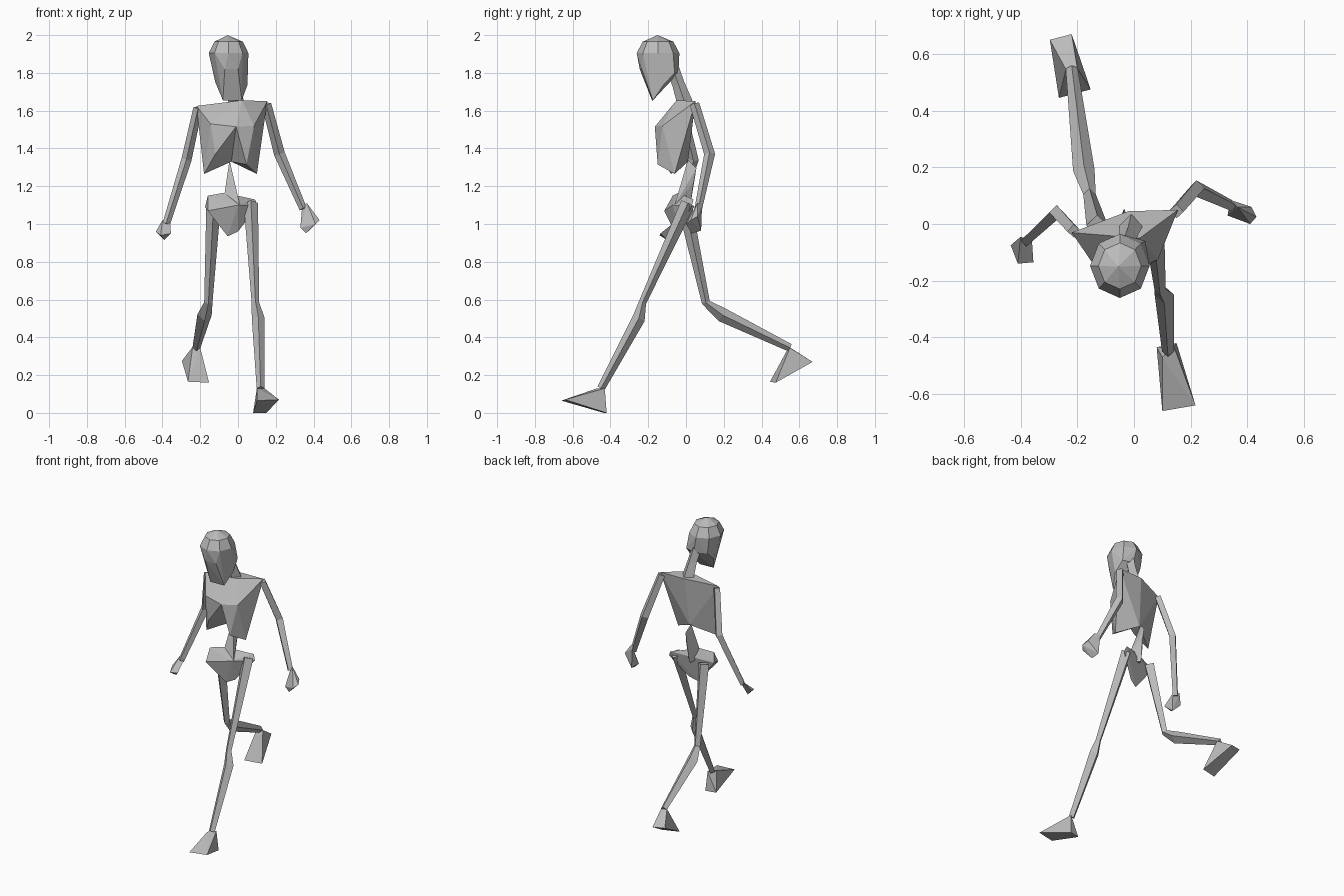
import bpy
import bmesh
from math import cos, sin, pi, tau
from mathutils import Vector

default_cube = bpy.data.objects.get("Cube")
if default_cube:
    bpy.data.objects.remove(default_cube, do_unlink=True)

# One plain grey for the whole figure
grey = bpy.data.materials.new("bone grey")
grey.use_nodes = True
grey_colour = (0.5, 0.5, 0.5, 1)
grey.diffuse_color = grey_colour
grey.node_tree.nodes["Principled BSDF"].inputs["Base Color"].default_value = grey_colour


def finish(name, mesh_builder):
    """Turn a bmesh into a flat shaded object."""
    bmesh.ops.recalc_face_normals(mesh_builder, faces=mesh_builder.faces[:])
    mesh = bpy.data.meshes.new(name)
    mesh_builder.to_mesh(mesh)
    mesh_builder.free()
    mesh.materials.append(grey)
    part = bpy.data.objects.new(name, mesh)
    bpy.context.collection.objects.link(part)


def faceted_solid(name, points):
    """Convex block wrapped around a handful of corner points."""
    builder = bmesh.new()
    for point in points:
        builder.verts.new(point)
    result = bmesh.ops.convex_hull(builder, input=builder.verts[:])
    unused = {item for key in ("geom_interior", "geom_unused") for item in result[key]
              if isinstance(item, bmesh.types.BMVert)}
    bmesh.ops.delete(builder, geom=list(unused), context="VERTS")
    finish(name, builder)


def limb(name, stations, sides=4):
    """Tapered bone through (centre, radius) stations with capped ends."""
    builder = bmesh.new()
    centres = [Vector(centre) for centre, radius in stations]
    rings = []
    for index, (centre, radius) in enumerate(stations):
        before = centres[max(index - 1, 0)]
        after = centres[min(index + 1, len(centres) - 1)]
        along = (after - before).normalized()
        across = Vector((1, 0, 0))
        across = (across - along * across.dot(along)).normalized()
        depth = along.cross(across)
        rings.append([
            builder.verts.new(centres[index] + radius * (
                across * cos(tau * side / sides) + depth * sin(tau * side / sides)))
            for side in range(sides)])
    for lower, upper in zip(rings, rings[1:]):
        for side in range(sides):
            following = (side + 1) % sides
            builder.faces.new((lower[side], lower[following], upper[following], upper[side]))
    builder.faces.new(rings[0])
    builder.faces.new(rings[-1])
    finish(name, builder)


def head_ring(height, scale):
    """Eight points around the skull."""
    return [(-0.05 + 0.105 * scale * cos(pi * step / 4),
             -0.148 + 0.113 * scale * sin(pi * step / 4), height) for step in range(8)]


# Head: domed skull narrowing to a chin, with a neck behind
crown = [(-0.055, -0.15, 2.0)]
face_front = [(-0.07, -0.245, 1.82), (0.0, -0.235, 1.82)]
chin = [(-0.08, -0.18, 1.655), (0.02, -0.175, 1.655)]
jaw = [(-0.12, -0.12, 1.75), (0.05, -0.12, 1.735)]
nape = [(-0.11, -0.07, 1.8), (0.04, -0.06, 1.8), (-0.03, -0.04, 1.8)]
faceted_solid("head", crown + head_ring(1.965, 0.72) + head_ring(1.905, 1)
              + face_front + chin + jaw + nape)
limb("neck", [((-0.03, -0.07, 1.82), 0.035), ((-0.02, -0.04, 1.74), 0.033),
              ((-0.01, -0.005, 1.64), 0.042)])

# Ribcage: twisted at the shoulders, with an open arch under the breastbone
rib_points = {
    "right_shoulder": (-0.22, -0.03, 1.625),
    "left_shoulder": (0.155, 0.05, 1.65),
    "nape": (-0.02, 0.045, 1.65),
    "collar": (0.02, -0.05, 1.655),
    "sternum": (-0.01, -0.165, 1.515),
    "right_chest": (-0.145, -0.14, 1.53),
    "left_chest": (0.085, -0.125, 1.52),
    "right_arch": (-0.12, -0.14, 1.37),
    "left_arch": (0.045, -0.15, 1.315),
    "right_rib": (-0.18, -0.08, 1.265),
    "left_rib": (0.1, -0.06, 1.265),
    "back": (-0.035, 0.01, 1.33),
}
right_edge = ["sternum", "right_arch", "right_rib", "right_shoulder"]
left_edge = ["sternum", "left_arch", "left_rib", "left_shoulder"]
# Each fan of triangles spreads from one corner over a rim of others
rib_fans = {
    "right_chest": right_edge,
    "left_chest": left_edge,
    "collar": ["nape", "right_shoulder", "right_chest", "sternum",
               "left_chest", "left_shoulder", "nape"],
    "back": ["nape"] + right_edge[::-1] + left_edge[1:] + ["nape"],
}
ribs = bmesh.new()
corners = {name: ribs.verts.new(point) for name, point in rib_points.items()}
for hub, rim in rib_fans.items():
    for first, second in zip(rim, rim[1:]):
        ribs.faces.new((corners[hub], corners[first], corners[second]))
finish("ribcage", ribs)

# Lower spine and pelvis
faceted_solid("lower_spine", [
    (-0.045, 0.01, 1.34), (-0.035, 0.055, 1.295), (-0.03, 0.04, 1.22),
    (-0.08, -0.06, 1.1), (0.01, -0.06, 1.1), (-0.04, 0.02, 1.08)])
faceted_solid("pelvis", [
    (-0.16, -0.07, 1.15), (-0.075, -0.04, 1.165), (-0.175, -0.05, 1.09),
    (-0.16, -0.115, 1.07), (-0.055, -0.05, 0.935), (0.0, -0.03, 0.96),
    (0.105, 0.03, 1.095), (0.09, 0.04, 1.13), (0.0, -0.07, 1.1)])

# Arms: shoulder, elbow, wrist
limb("right_arm", [((-0.212, -0.025, 1.615), 0.024), ((-0.273, 0.04, 1.34), 0.027),
                   ((-0.38, -0.06, 1.0), 0.02)])
limb("left_arm", [((0.15, 0.045, 1.635), 0.026), ((0.22, 0.125, 1.37), 0.029),
                  ((0.345, 0.065, 1.08), 0.02)])

# Hands: small closed wedges
faceted_solid("right_hand", [
    (-0.4, -0.045, 1.02), (-0.36, -0.06, 1.01), (-0.435, -0.075, 0.96),
    (-0.41, -0.14, 0.94), (-0.355, -0.135, 0.95), (-0.39, -0.1, 0.915)])
faceted_solid("left_hand", [
    (0.34, 0.085, 1.1), (0.365, 0.06, 1.11), (0.415, 0.06, 1.04), (0.432, 0.025, 1.02),
    (0.41, 0.0, 1.0), (0.33, 0.03, 0.98), (0.36, 0.03, 0.95), (0.35, 0.08, 0.965)])

# Legs: hip, knee, calf, ankle
limb("left_leg", [((0.068, 0.01, 1.11), 0.038), ((0.092, -0.23, 0.585), 0.02),
                  ((0.107, -0.25, 0.5), 0.034), ((0.12, -0.45, 0.13), 0.021)])
limb("right_leg", [((-0.13, -0.005, 1.09), 0.038), ((-0.157, 0.105, 0.585), 0.022),
                   ((-0.177, 0.19, 0.52), 0.038), ((-0.22, 0.55, 0.345), 0.021)])

# Feet: wedges from ankle to heel and spread toes
faceted_solid("left_foot", [
    (0.1, -0.47, 0.13), (0.14, -0.43, 0.13), (0.08, -0.435, 0.0),
    (0.15, -0.42, 0.0), (0.1, -0.66, 0.065), (0.217, -0.64, 0.07)])
faceted_solid("right_foot", [
    (-0.24, 0.545, 0.35), (-0.2, 0.55, 0.345), (-0.297, 0.65, 0.275),
    (-0.22, 0.67, 0.27), (-0.265, 0.445, 0.165), (-0.153, 0.475, 0.16)])
